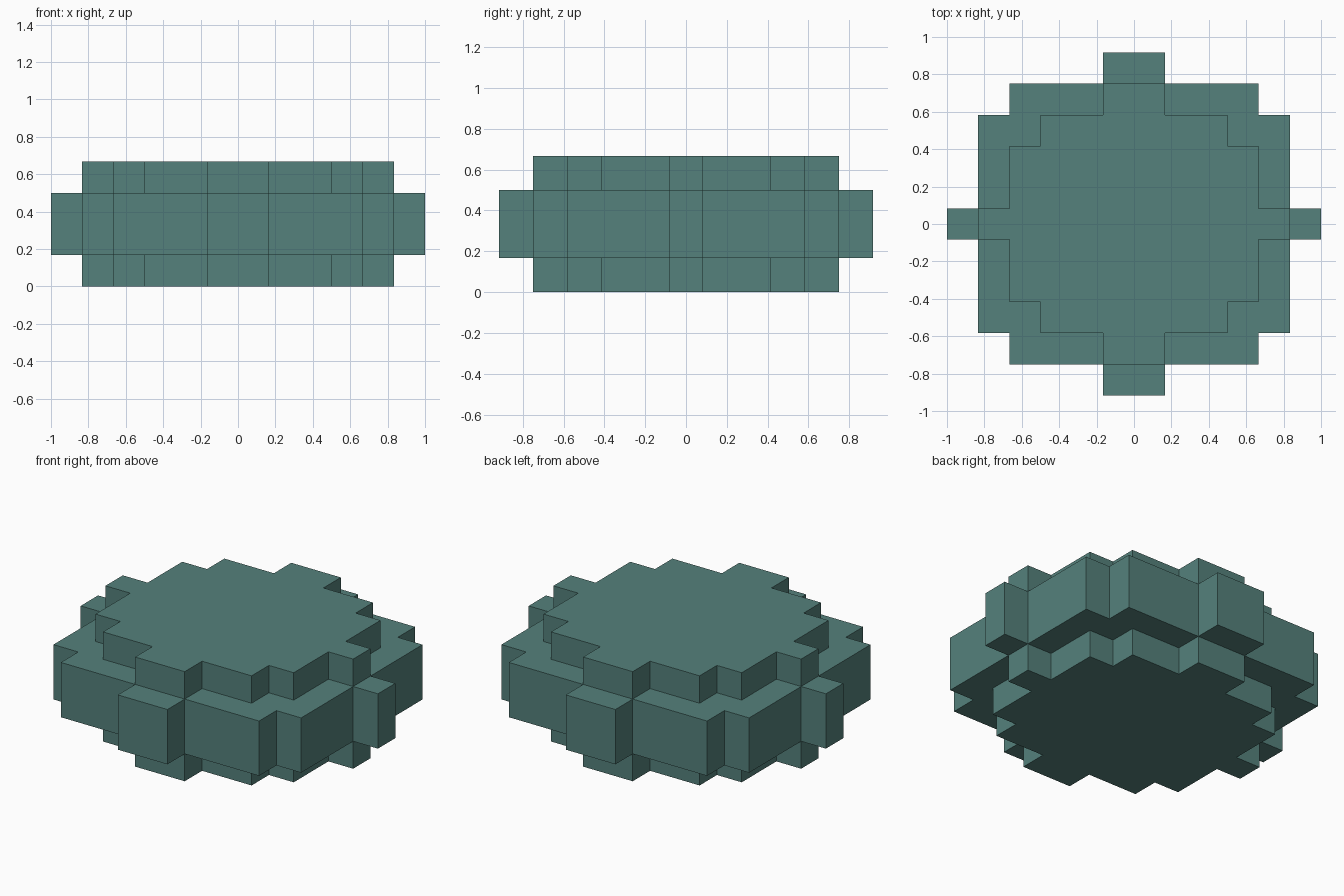
import bpy, bmesh
from mathutils import Vector

if "Cube" in bpy.data.objects:
    bpy.data.objects.remove(bpy.data.objects["Cube"])

U = 1 / 6  # size of one block

# Half-widths in blocks (x, y) of the crossed rectangles forming each layer
CORE = [(1, 4.5), (3, 3.5), (4, 2.5), (5, 0.5)]
COLLAR = [(1, 5.5), (4, 4.5), (5, 3.5), (6, 0.5)]
LAYERS = [CORE, COLLAR, COLLAR, CORE]


def filled(p):
    if not 0 < p.z < len(LAYERS):
        return False
    return any(abs(p.x) < hx and abs(p.y) < hy for hx, hy in LAYERS[int(p.z)])


# Outer skin of the stepped disc: a face wherever a block meets open space
bm = bmesh.new()
dirs = [Vector(d) for d in ((1, 0, 0), (0, 1, 0), (0, 0, 1))]
for k in range(len(LAYERS)):
    for i in range(-6, 6):
        for j in range(-5, 6):
            c = Vector((i + 0.5, j, k + 0.5))
            if not filled(c):
                continue
            for a in range(3):
                for s in (1, -1):
                    n = dirs[a] * s
                    if filled(c + n):
                        continue
                    u, v = dirs[(a + 1) % 3] * s, dirs[(a + 2) % 3]
                    quad = [c + (n + u * p + v * q) / 2
                            for p, q in ((-1, -1), (1, -1), (1, 1), (-1, 1))]
                    bm.faces.new([bm.verts.new(w * U) for w in quad])

# Weld the skin and merge flat areas into large faces
bmesh.ops.remove_doubles(bm, verts=bm.verts, dist=0.001)
bmesh.ops.dissolve_limit(bm, angle_limit=0.01, verts=bm.verts, edges=bm.edges)

mesh = bpy.data.meshes.new("stepped_disc")
bm.to_mesh(mesh)
bm.free()
disc = bpy.data.objects.new("stepped_disc", mesh)
bpy.context.collection.objects.link(disc)

# Muted teal colour
teal = bpy.data.materials.new("teal")
teal.diffuse_color = (0.09, 0.22, 0.2, 1)
teal.use_nodes = True
teal.node_tree.nodes["Principled BSDF"].inputs["Base Color"].default_value = teal.diffuse_color
mesh.materials.append(teal)
